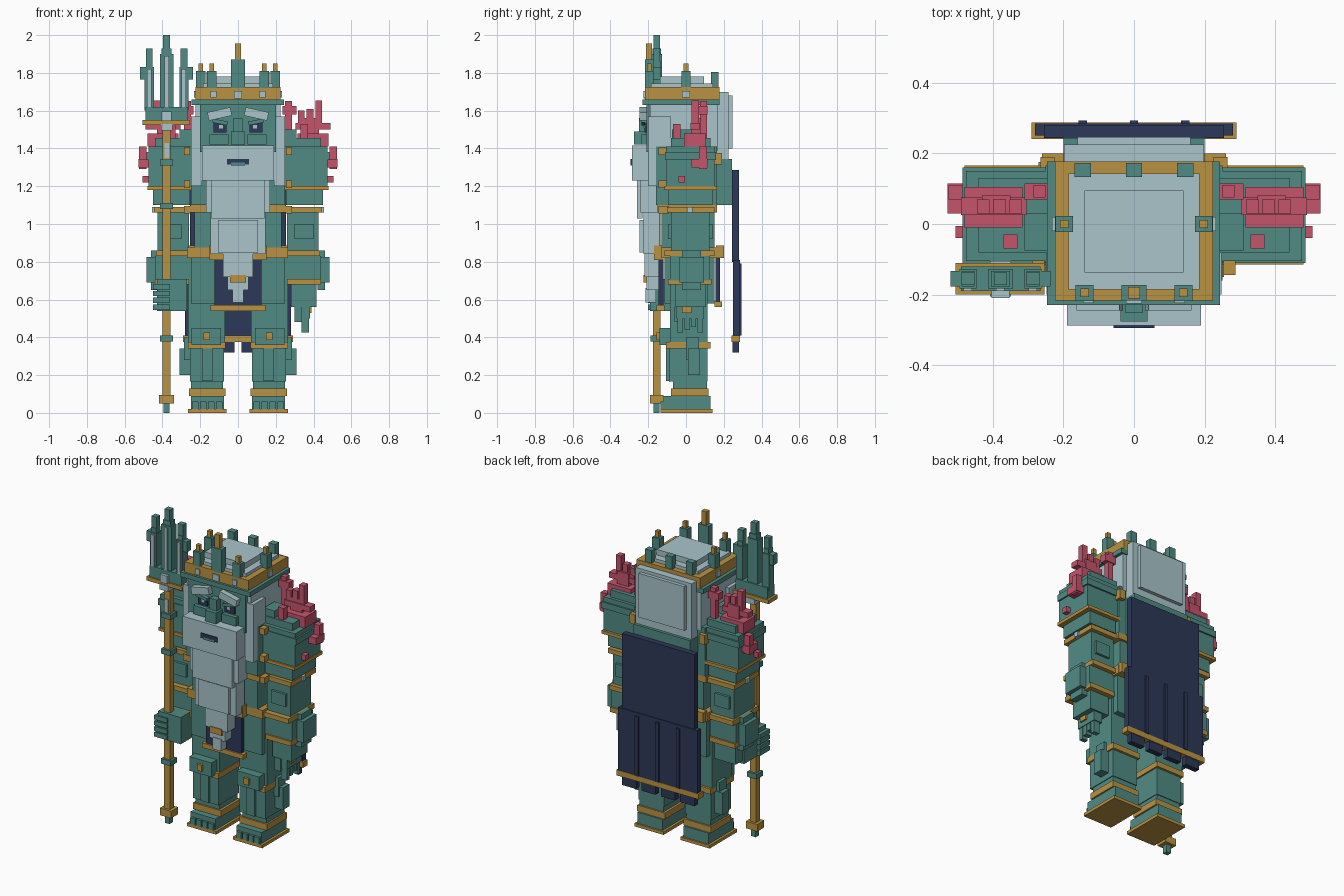
import bpy
import bmesh
import math
from mathutils import Matrix, Vector

old = bpy.data.objects.get("Cube")
if old:
    bpy.data.objects.remove(old, do_unlink=True)


def material(name, r, g, b):
    m = bpy.data.materials.new(name)
    m.use_nodes = True
    m.diffuse_color = (r, g, b, 1)
    m.node_tree.nodes["Principled BSDF"].inputs["Base Color"].default_value = (r, g, b, 1)
    return m


TEAL = material("sea_teal", .083, .26, .23)
GOLD = material("old_gold", .49, .29, .055)
PALE = material("pale_hair", .40, .56, .60)
NAVY = material("deep_navy", .026, .04, .098)
CORAL = material("coral_pink", .56, .09, .15)


def box(name, mat, xs, ys, zs, tilt=0):
    """Axis aligned block from three spans, optionally tilted about y."""
    spans = (xs, ys, zs)
    size = [abs(b - a) for a, b in spans]
    mesh = bpy.data.meshes.new(name)
    bm = bmesh.new()
    bmesh.ops.create_cube(bm, size=1, matrix=Matrix.Diagonal((*size, 1)))
    bm.to_mesh(mesh)
    bm.free()
    mesh.materials.append(mat)
    ob = bpy.data.objects.new(name, mesh)
    ob.location = Vector([(a + b) / 2 for a, b in spans])
    ob.rotation_euler.y = tilt
    bpy.context.collection.objects.link(ob)
    return ob


def pair(name, mat, xs, ys, zs, tilt=0):
    """The same block on the left (+x) and on the right (-x)."""
    box("left_" + name, mat, xs, ys, zs, tilt)
    box("right_" + name, mat, (-xs[1], -xs[0]), ys, zs, -tilt)


def around(c, half):
    return (c - half, c + half)


# Feet and legs
pair("sole", GOLD, (.06, .265), (-.135, .14), (0, .02))
pair("foot", TEAL, (.075, .25), (-.12, .13), (.02, .09))
for i in range(4):
    pair(f"toe_{i}", TEAL, around(.1 + i * .042, .017), (-.135, -.11), (.02, .06))
pair("ankle_band", GOLD, (.065, .26), (-.08, .12), (.09, .13))
pair("ankle", TEAL, (.08, .25), (-.07, .11), (.13, .17))
pair("shin", TEAL, (.075, .255), (-.09, .115), (.165, .34))
pair("shin_plate", TEAL, (.135, .19), (-.105, -.08), (.17, .34))
pair("shin_fin", TEAL, (.25, .31), (.01, .075), (.2, .34))
pair("shin_fin_tip", TEAL, (.25, .285), (0, .07), (.28, .4))
pair("knee_band", GOLD, (.065, .265), (-.105, .13), (.34, .375))
pair("thigh", TEAL, (.07, .265), (-.085, .115), (.37, .84))
pair("knee_plate", TEAL, (.09, .245), (-.14, -.08), (.36, .45))
pair("knee_stud", GOLD, around(.165, .017), (-.155, -.13), (.385, .425))

# Hips, belt and loincloths
box("hips", TEAL, (-.25, .25), (-.115, .15), (.58, .85))
box("belt", GOLD, (-.27, .265), (-.13, .175), (.82, .875))
pair("belt_buckle", GOLD, (.07, .15), (-.17, -.12), (.81, .885))
pair("belt_back_clasp", GOLD, (.17, .26), (.16, .2), (.82, .885))
box("front_loincloth", NAVY, (-.125, .125), (-.145, -.12), (.56, .84))
box("front_loincloth_trim", GOLD, (-.145, .145), (-.155, -.115), (.54, .57))
box("back_loincloth", NAVY, (-.125, .125), (.155, .18), (.58, .85))
box("back_loincloth_trim", GOLD, (-.145, .145), (.15, .19), (.56, .59))

# Torso
box("waist", TEAL, (-.23, .23), (-.13, .15), (.87, 1.08))
box("chest_band", GOLD, (-.255, .255), (-.15, .165), (1.06, 1.1))
box("chest", TEAL, (-.25, .25), (-.16, .165), (1.1, 1.41))
box("back_plate", TEAL, (-.2, .2), (.15, .243), (1.1, 1.345))
pair("cape_clasp", GOLD, (.225, .265), (.145, .19), (1.315, 1.375))

# Cape with folds and a split hem
box("upper_cape", NAVY, (-.255, .255), (.243, .28), (.8, 1.285))
box("lower_cape", NAVY, (-.28, .28), (.25, .285), (.41, .81))
box("cape_trim", GOLD, (-.29, .29), (.24, .287), (.375, .41))
for i in range(3):
    box(f"cape_fold_{i}", NAVY, around((i - 1) * .145, .012), (.28, .293), (.41, .79))
for i in range(4):
    box(f"cape_tab_{i}", NAVY, around((i - 1.5) * .137, .05), (.245, .28), (.32, .38))

# Shoulders and arms
pair("shoulder", TEAL, (.235, .475), (-.105, .15), (1.2, 1.41))
pair("shoulder_lip", TEAL, (.24, .485), (-.11, .16), (1.34, 1.38))
pair("shoulder_cap", TEAL, (.24, .44), (-.08, .13), (1.4, 1.455))
pair("shoulder_block", TEAL, (.235, .31), (-.075, .03), (1.4, 1.5))
pair("shoulder_band", GOLD, (.24, .48), (-.115, .165), (1.18, 1.2))
pair("upper_arm", TEAL, (.255, .45), (-.095, .14), (1.1, 1.18))
pair("elbow_band", GOLD, (.25, .445), (-.1, .15), (1.06, 1.09))
pair("elbow", TEAL, (.26, .425), (-.08, .125), (.86, 1.06))
pair("elbow_pad", TEAL, (.3, .4), (-.095, .14), (.92, 1))
pair("cuff_band", GOLD, (.26, .435), (-.115, .15), (.83, .86))
pair("forearm", TEAL, (.255, .44), (-.085, .125), (.7, .83))
pair("forearm_guard", TEAL, (.42, .485), (-.035, .095), (.69, .825))
pair("guard_fin", TEAL, (.42, .46), (-.02, .08), (.65, .86))
pair("wrist_band", GOLD, (.26, .44), (-.095, .135), (.68, .71))
for i, z in enumerate((1.385, 1.21, 1.075)):
    pair(f"arm_front_stud_{i}", GOLD, around(.27, .017), (-.145, -.09), around(z, .02))
    pair(f"arm_side_stud_{i}", PALE if i == 2 else GOLD, (.43, .455), around(.02, .015), around(z, .015))

# Open left hand
box("left_wrist", TEAL, (.28, .415), (-.055, .105), (.56, .69))
box("left_palm", TEAL, (.32, .38), (-.05, .095), (.5, .57))
box("left_hand_gem", GOLD, (.375, .39), (-.02, .03), (.53, .56))
for i in range(4):
    box(f"left_finger_{i}", TEAL, (.335, .375), around(-.03 + i * .035, .014), (.425 + (i % 3) * .015, .51))
box("left_thumb", TEAL, (.3, .34), (-.06, -.03), (.48, .56))

# Right hand gripping the staff
box("right_wrist", TEAL, (-.42, -.27), (-.08, .1), (.56, .69))
box("right_fist", TEAL, (-.43, -.27), (-.19, .03), (.54, .71))
for i in range(4):
    box(f"right_finger_{i}", TEAL, (-.45, -.36), (-.2, -.1), around(.56 + i * .036, .014))

# Trident
TX, TY = -.378, -.155
box("staff", GOLD, around(TX, .021), around(TY, .02), (.05, 1.53))
box("staff_tip", TEAL, around(TX, .016), around(TY, .016), (0, .06))
box("staff_foot", GOLD, around(TX, .04), around(TY, .035), (.05, .095))
for i, z in enumerate((.395, 1.095, 1.325)):
    box(f"staff_ring_{i}", TEAL, around(TX, .034), around(TY, .032), around(z, .016))
box("staff_inlay", PALE, around(TX, .012), (-.181, -.174), (1.35, 1.43))
box("staff_collar", PALE, around(TX, .03), around(TY, .05), (1.495, 1.53))
box("trident_plate", GOLD, (-.505, -.253), (-.2, -.11), (1.525, 1.55))
box("trident_bar", TEAL, (-.49, -.265), (-.19, -.12), (1.55, 1.62))
box("trident_gem", PALE, around(TX, .026), (-.21, -.18), (1.545, 1.595))
for name, dx, half, top in (("outer", -.092, .024, 1.83), ("middle", 0, .036, 1.9), ("inner", .092, .024, 1.83)):
    x = TX + dx
    box(name + "_prong", TEAL, around(x, half), around(TY, .027), (1.6, top))
    box(name + "_prong_neck", TEAL, around(x, half * .75), around(TY, .022), (top, top + .03))
    box(name + "_prong_tip", TEAL, around(x, .018), around(TY, .018), (top, top + .1))
    box(name + "_prong_inlay", PALE, around(x, .012), (-.19, -.18), (1.61, top - .01))
    if dx:
        edge = x + math.copysign(.035, dx)
        box(name + "_barb", TEAL, around(edge, .014), around(TY, .022), (1.765, 1.83))

# Coral growing on the shoulders
pair("coral_base", CORAL, (.315, .48), (-.01, .105), (1.41, 1.48))
pair("coral_bar", CORAL, (.305, .49), (.025, .075), (1.5, 1.535))
pair("coral_stem", CORAL, (.35, .43), (.03, .08), (1.45, 1.56))
for i, top in enumerate((1.6, 1.61, 1.655)):
    pair(f"coral_branch_{i}", CORAL, around(.335 + i * .046, .018), (.03, .07), (1.5, top))
pair("coral_front_twig", CORAL, (.33, .37), (-.07, -.03), (1.43, 1.53))
pair("coral_inner_stem", CORAL, (.25, .285), (.075, .11), (1.4, 1.65))
pair("coral_inner_arm", CORAL, (.235, .31), (.07, .115), (1.58, 1.625))
pair("coral_side_branch", CORAL, (.485, .525), (.07, .11), (1.29, 1.41))
pair("coral_side_arm", CORAL, (.47, .528), (.03, .115), (1.3, 1.345))
pair("coral_side_bud", CORAL, (.47, .505), (-.04, -.005), (1.22, 1.255))

# Head and face
box("head", TEAL, (-.2, .2), (-.21, .16), (1.38, 1.65))
box("nose", TEAL, around(0, .038), (-.276, -.2), (1.42, 1.49))
box("nose_bridge", TEAL, around(0, .025), (-.25, -.2), (1.48, 1.56))
pair("cheek", TEAL, (.05, .15), (-.235, -.2), (1.42, 1.475))
pair("eye", NAVY, (.06, .13), (-.219, -.21), (1.485, 1.54))
pair("pupil", PALE, (.08, .1), (-.224, -.218), (1.505, 1.525))
pair("eyelid", TEAL, (.055, .135), (-.235, -.2), (1.53, 1.55), -.2)
pair("brow", PALE, (.035, .16), (-.245, -.2), (1.56, 1.605), .22)

# Hair
pair("side_hair", PALE, (.19, .225), (-.19, .17), (1.39, 1.65))
pair("temple_hair", PALE, (.19, .248), (-.2, -.08), (1.2, 1.57))
box("back_hair", PALE, (-.198, .198), (.13, .225), (1.34, 1.7))
box("back_hair_panel", PALE, (-.16, .16), (.22, .247), (1.4, 1.68))
box("hair_top", PALE, (-.185, .185), (-.185, .143), (1.7, 1.745))
box("hair_crest", PALE, (-.14, .14), (-.137, .095), (1.74, 1.78))

# Beard in stepped slabs
box("moustache", PALE, (-.19, .19), (-.287, -.16), (1.23, 1.415))
box("mouth", NAVY, (-.058, .058), (-.294, -.286), (1.315, 1.345))
box("lower_lip", TEAL, (-.038, .038), (-.295, -.286), (1.31, 1.325))
box("beard_upper", PALE, (-.17, .17), (-.24, -.15), (1.06, 1.24))
box("beard_upper_panel", PALE, (-.14, .14), (-.26, -.23), (1.03, 1.25))
box("beard_middle", PALE, (-.145, .145), (-.225, -.14), (.84, 1.08))
box("beard_middle_panel", PALE, (-.105, .105), (-.245, -.22), (.85, 1.02))
box("beard_lower", PALE, (-.08, .08), (-.22, -.13), (.72, .85))
box("beard_taper", PALE, (-.055, .055), (-.21, -.14), (.65, .73))
box("beard_tie", GOLD, (-.042, .042), (-.225, -.14), (.69, .73))
box("beard_tip", PALE, (-.03, .03), (-.215, -.16), (.585, .66))

# Crown
box("crown_rim", TEAL, (-.246, .244), (-.23, .177), (1.63, 1.66))
box("crown_band", GOLD, (-.224, .224), (-.216, .177), (1.66, 1.725))
box("crown_front_base", TEAL, around(0, .036), around(-.195, .022), (1.72, 1.87))
box("crown_front_tip", GOLD, around(0, .017), around(-.195, .016), (1.86, 1.955))
box("crown_front_gem", PALE, around(0, .022), (-.225, -.21), (1.665, 1.705))
pair("crown_gem", PALE, around(.13, .015), (-.224, -.21), (1.67, 1.705))
pair("crown_side_gem", PALE, (.22, .232), around(0, .02), (1.67, 1.705))
for name, x, y in (("front", .14, -.195), ("side", .197, 0)):
    pair(f"crown_{name}_spike", TEAL, around(x, .025), around(y, .023), (1.72, 1.81))
    pair(f"crown_{name}_spike_tip", GOLD, around(x, .012), around(y, .012), (1.8, 1.85))
for i in range(3):
    box(f"crown_back_spike_{i}", TEAL, around((i - 1) * .145, .023), around(.153, .02), (1.72, 1.805))
